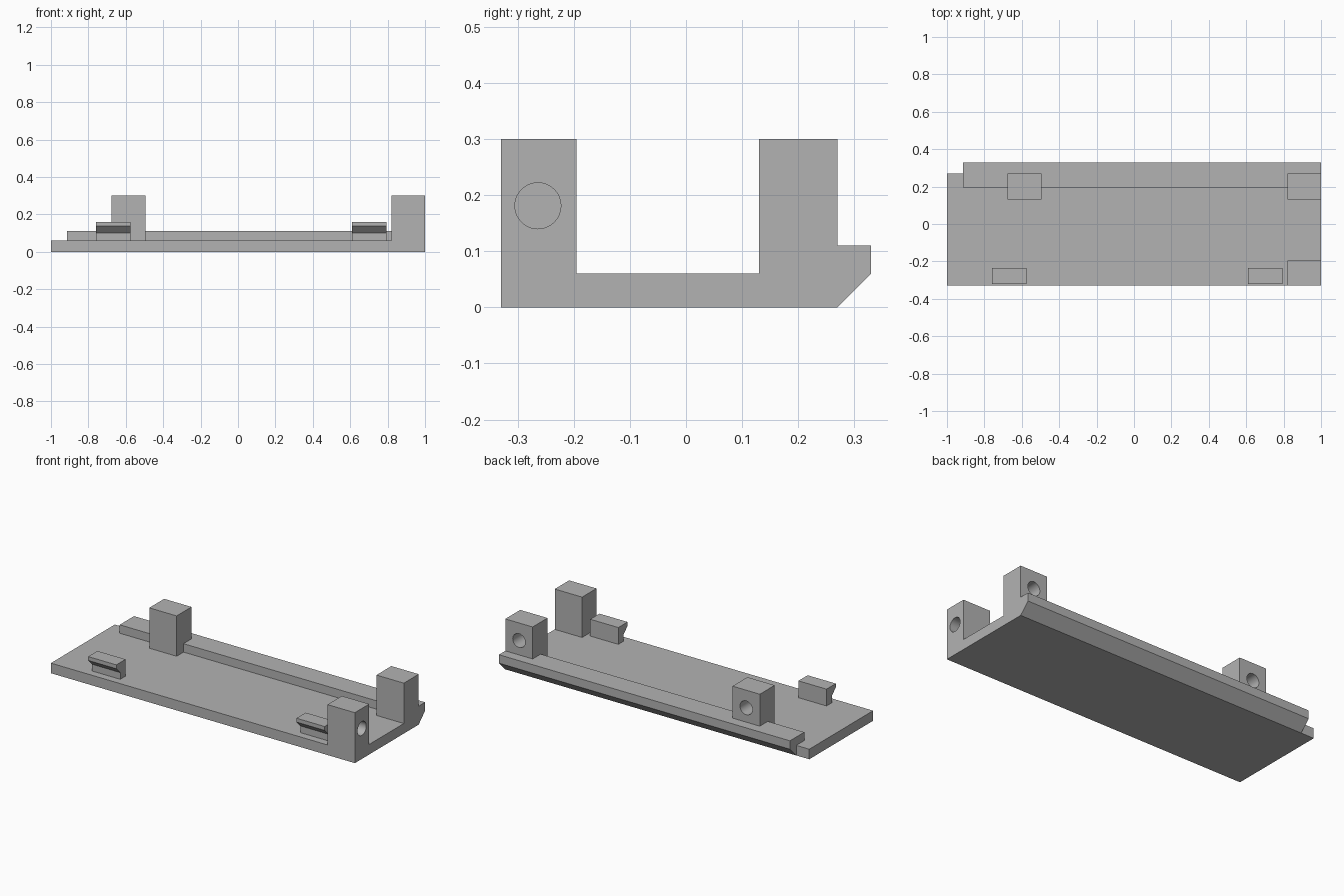
import bpy
import bmesh
from math import pi
from mathutils import Matrix

cube = bpy.data.objects.get("Cube")
if cube:
    bpy.data.objects.remove(cube, do_unlink=True)

grey = bpy.data.materials.new("plain grey")
grey.use_nodes = True
grey.diffuse_color = (0.45, 0.45, 0.45, 1)
grey.node_tree.nodes["Principled BSDF"].inputs["Base Color"].default_value = (0.45, 0.45, 0.45, 1)


def make_object(name, bm):
    bmesh.ops.recalc_face_normals(bm, faces=bm.faces)
    mesh = bpy.data.meshes.new(name)
    bm.to_mesh(mesh)
    bm.free()
    mesh.materials.append(grey)
    obj = bpy.data.objects.new(name, mesh)
    bpy.context.collection.objects.link(obj)
    return obj


def extrude_profile(name, profile, x0, x1):
    """Sweep a (y, z) outline along x."""
    bm = bmesh.new()
    face = bm.faces.new([bm.verts.new((x0, y, z)) for y, z in profile])
    swept = bmesh.ops.extrude_face_region(bm, geom=[face])["geom"]
    verts = [v for v in swept if isinstance(v, bmesh.types.BMVert)]
    bmesh.ops.translate(bm, verts=verts, vec=(x1 - x0, 0, 0))
    return make_object(name, bm)


def box(name, x0, x1, y0, y1, z0, z1):
    return extrude_profile(name, [(y0, z0), (y1, z0), (y1, z1), (y0, z1)], x0, x1)


def drill(post, centre, axis):
    """Cut a blind round hole centred on the post's outer face."""
    bm = bmesh.new()
    turn = Matrix.Rotation(pi / 2, 4, "Y" if axis == "x" else "X")
    bmesh.ops.create_cone(bm, cap_ends=True, segments=48, radius1=0.041, radius2=0.041,
                          depth=0.2, matrix=Matrix.Translation(centre) @ turn)
    cutter = make_object("hole_cutter", bm)
    cutter.hide_render = True
    mod = post.modifiers.new("hole", "BOOLEAN")
    mod.operation = "DIFFERENCE"
    mod.solver = "EXACT"
    mod.object = cutter
    bpy.ops.object.select_all(action="DESELECT")
    post.select_set(True)
    bpy.context.view_layer.objects.active = post
    bpy.ops.object.modifier_apply(modifier=mod.name)
    bpy.data.objects.remove(cutter, do_unlink=True)
    bpy.ops.object.shade_smooth_by_angle()


# Base plate and the bevelled rail along its back edge
PLATE = 0.06
box("base_plate", -1, 1, -0.33, 0.27, 0, PLATE)
rail = [(0.195, PLATE), (0.27, PLATE), (0.27, 0), (0.33, PLATE), (0.33, 0.11), (0.195, 0.11)]
extrude_profile("back_rail", rail, -0.915, 1)

# Back posts, drilled from behind
for name, x0, x1 in (("back_right_post", -0.675, -0.495), ("back_left_post", 0.82, 1)):
    post = box(name, x0, x1, 0.13, 0.27, PLATE, 0.3)
    drill(post, ((x0 + x1) / 2, 0.27, 0.195), "y")

# Front corner post, drilled from the end
post = box("front_left_post", 0.82, 1, -0.33, -0.195, PLATE, 0.3)
drill(post, (1, -0.264, 0.181), "x")

# Hooked clips near the front edge
clip = [(-0.285, PLATE), (-0.235, PLATE), (-0.235, 0.16), (-0.322, 0.16), (-0.322, 0.137), (-0.285, 0.1)]
for name, x0 in (("right_clip", -0.76), ("left_clip", 0.61)):
    extrude_profile(name, clip, x0, x0 + 0.185)
